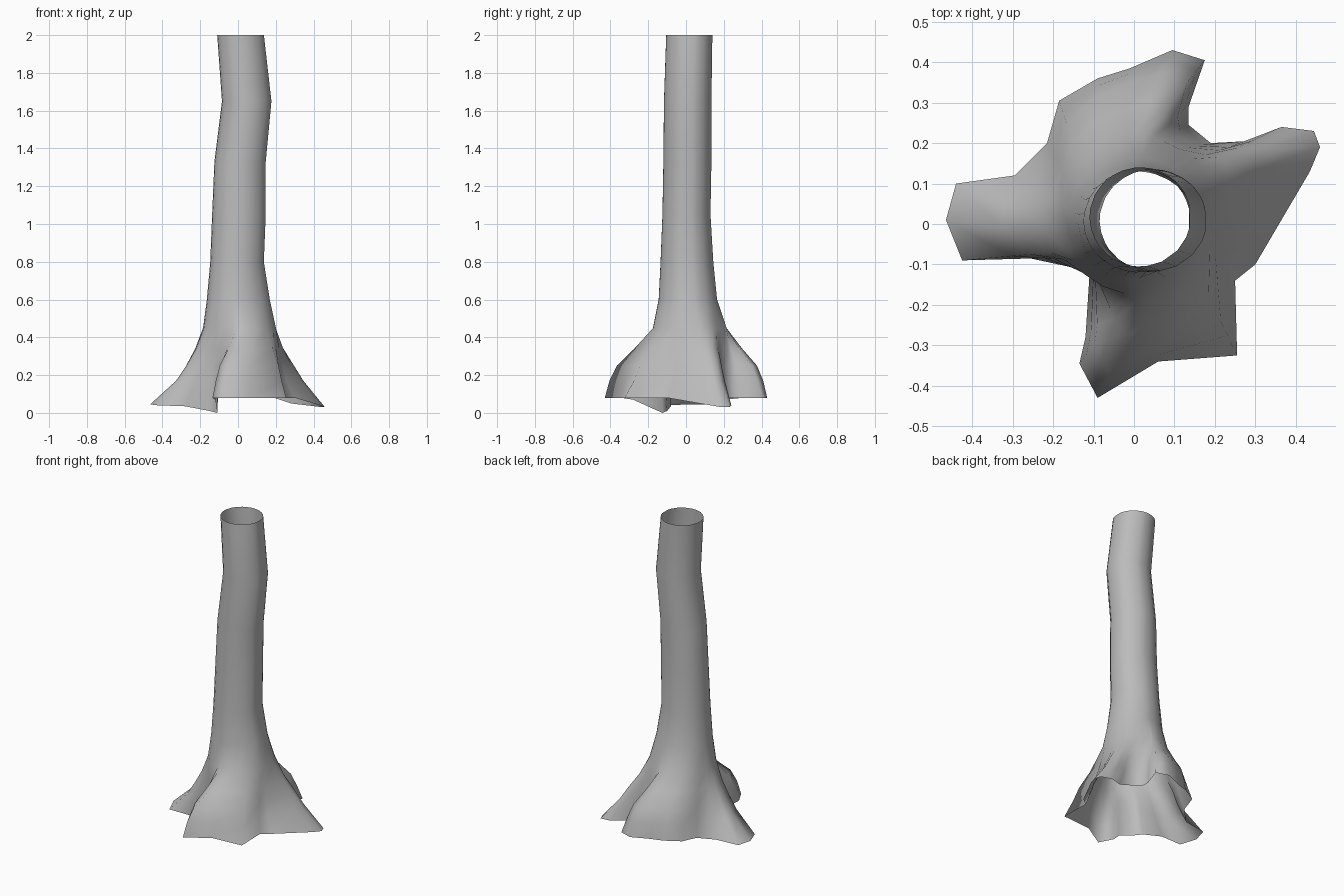
import bpy
import bmesh
from math import atan2, cos, sin, pi, tau

cube = bpy.data.objects.get("Cube")
if cube:
    bpy.data.objects.remove(cube)

bark = bpy.data.materials.new("grey bark")
bark.use_nodes = True
bark.diffuse_color = (0.5, 0.5, 0.5, 1)
bark.node_tree.nodes["Principled BSDF"].inputs["Base Color"].default_value = (0.5, 0.5, 0.5, 1)

# Ragged ground outline of the roots, counter-clockwise from the left root
foot = [
    (0.46, 0.19, 0.03), (0.445, 0.23, 0.03), (0.365, 0.24, 0.04), (0.28, 0.205, 0.05),
    (0.19, 0.20, 0.08), (0.135, 0.245, 0.08), (0.135, 0.29, 0.08), (0.175, 0.405, 0.08),
    (0.095, 0.43, 0.08), (-0.01, 0.385, 0.08), (-0.09, 0.36, 0.08), (-0.185, 0.305, 0.08),
    (-0.215, 0.20, 0.07), (-0.295, 0.12, 0.05), (-0.44, 0.10, 0.045), (-0.465, 0.01, 0.045),
    (-0.425, -0.09, 0.04), (-0.28, -0.08, 0.035), (-0.15, -0.10, 0.01), (-0.11, -0.125, 0.0),
    (-0.12, -0.28, 0.07), (-0.135, -0.345, 0.08), (-0.09, -0.43, 0.08), (0.06, -0.34, 0.08),
    (0.255, -0.325, 0.08), (0.25, -0.14, 0.08), (0.30, -0.10, 0.08), (0.435, 0.13, 0.04),
]
# Trunk sections: height, then x and y extents
sections = [
    (0.45, -0.185, 0.205, -0.175, 0.215), (0.60, -0.165, 0.172, -0.145, 0.165),
    (0.80, -0.147, 0.14, -0.135, 0.145), (1.05, -0.137, 0.15, -0.125, 0.13),
    (1.33, -0.125, 0.15, -0.12, 0.135), (1.65, -0.085, 0.18, -0.117, 0.135),
    (2.00, -0.11, 0.14, -0.105, 0.14),
]
# Root flare: height, spread of the side roots, spread of the front and back roots
flare = [(0.17, 0.52, 0.92), (0.25, 0.33, 0.77), (0.34, 0.15, 0.40)]

count = len(foot)
angles = []
for i, (x, y, z) in enumerate(foot):
    actual = atan2(y, x) % tau
    even = 0.4 + i * tau / count
    angles.append(even + 0.6 * ((actual - even + pi) % tau - pi))


def on_section(section, angle):
    z, x0, x1, y0, y1 = section
    return ((x0 + x1) / 2 + (x1 - x0) / 2 * cos(angle),
            (y0 + y1) / 2 + (y1 - y0) / 2 * sin(angle), z)


# Blend the foot outline into the lowest trunk section
rings = [foot]
for height, side, ends in flare:
    ring = []
    for (x, y, z), angle in zip(foot, angles):
        tx, ty, tz = on_section(sections[0], angle)
        across = y * y / (x * x + y * y)
        w = side + (ends - side) * across
        ring.append((tx + (x - tx) * w, ty + (y - ty) * w, height))
    rings.append(ring)
rings += [[on_section(s, a) for a in angles] for s in sections]

# Skin the rings into an open, hollow trunk
bm = bmesh.new()
loops = [[bm.verts.new(p) for p in ring] for ring in rings]
for low, high in zip(loops, loops[1:]):
    for i in range(count):
        j = (i + 1) % count
        bm.faces.new((low[i], low[j], high[j], high[i])).smooth = True
mesh = bpy.data.meshes.new("hollow_trunk")
bm.to_mesh(mesh)
bm.free()
mesh.materials.append(bark)
trunk = bpy.data.objects.new("hollow_trunk", mesh)
bpy.context.collection.objects.link(trunk)
